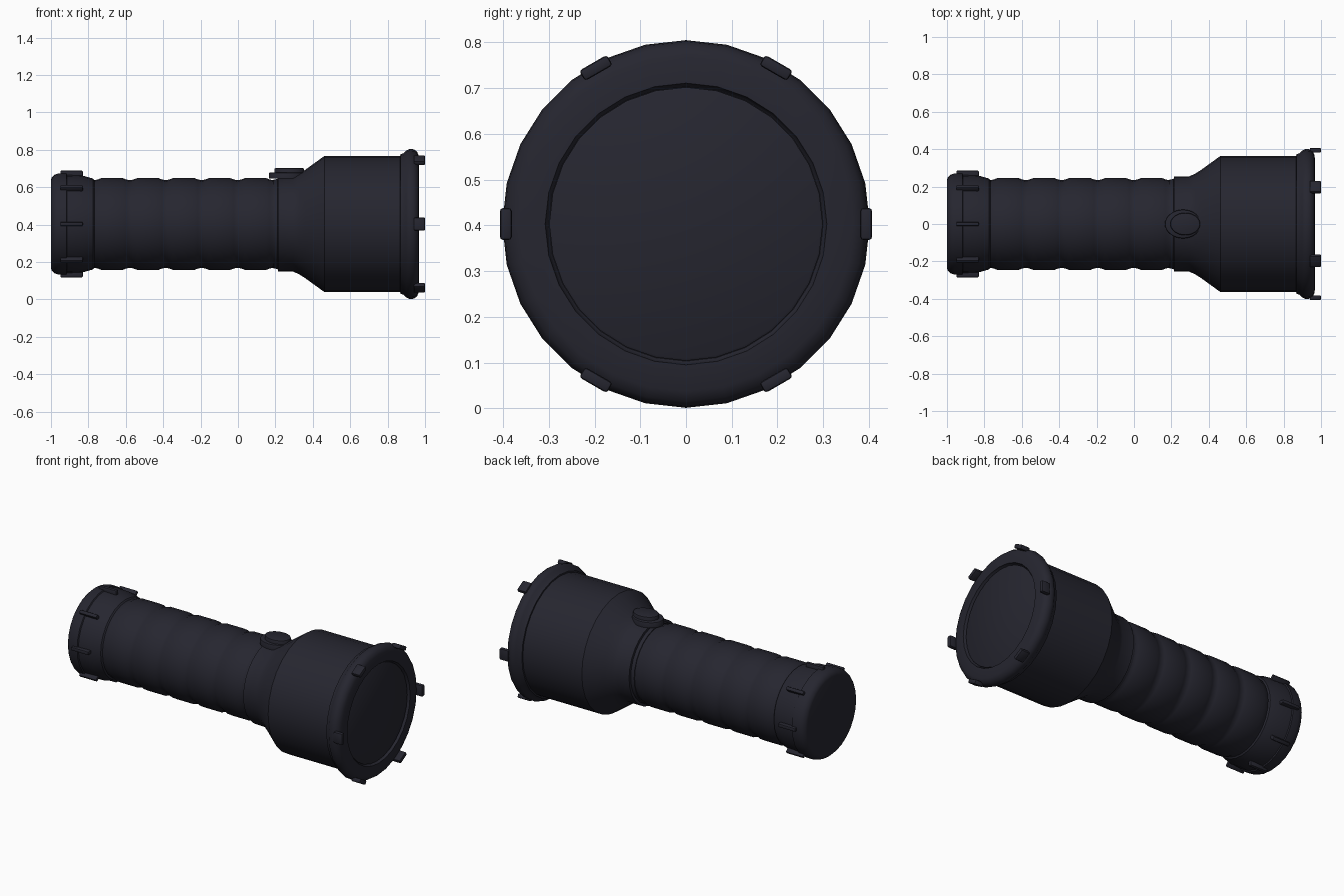
import bpy, bmesh, math
from mathutils import Matrix, Vector

cube = bpy.data.objects.get("Cube")
if cube:
    bpy.data.objects.remove(cube, do_unlink=True)

AXIS_Z = 0.403
SIDES = 28

black = bpy.data.materials.new("matte_black")
black.use_nodes = True
colour = (0.019, 0.019, 0.029, 1)
black.diffuse_color = colour
black.node_tree.nodes["Principled BSDF"].inputs["Base Color"].default_value = colour


def finish(name, bm, angle=35):
    bmesh.ops.recalc_face_normals(bm, faces=bm.faces)
    mesh = bpy.data.meshes.new(name)
    bm.to_mesh(mesh)
    bm.free()
    mesh.materials.append(black)
    obj = bpy.data.objects.new(name, mesh)
    bpy.context.collection.objects.link(obj)
    bpy.ops.object.select_all(action='DESELECT')
    obj.select_set(True)
    bpy.context.view_layer.objects.active = obj
    bpy.ops.object.shade_smooth_by_angle(angle=math.radians(angle))
    return obj


def lathe(name, profile, angle=35):
    """Turn (x, radius) points around the long axis and cap both ends."""
    bm = bmesh.new()
    rings = []
    for x, r in profile:
        turns = [2 * math.pi * i / SIDES for i in range(SIDES)]
        rings.append([bm.verts.new((x, r * math.sin(a), AXIS_Z + r * math.cos(a)))
                      for a in turns])
    for a, b in zip(rings, rings[1:]):
        for i in range(SIDES):
            j = (i + 1) % SIDES
            bm.faces.new((a[i], a[j], b[j], b[i]))
    bm.faces.new(rings[0])
    bm.faces.new(rings[-1])
    return finish(name, bm, angle)


def lugs(name, count, x, radius, size, bevel):
    """Ring of rounded blocks; size is length, width, thickness."""
    for i in range(count):
        bm = bmesh.new()
        bmesh.ops.create_cube(bm, size=1)
        bmesh.ops.scale(bm, vec=size, verts=bm.verts)
        bmesh.ops.bevel(bm, geom=bm.edges[:], offset=bevel, segments=2,
                        affect='EDGES', profile=0.5)
        turn = Matrix.Rotation(math.pi / 2 + 2 * math.pi * i / count, 4, 'X')
        place = Matrix.Translation((x, 0, AXIS_Z)) @ turn @ Matrix.Translation((0, 0, radius))
        bm.transform(place)
        finish(f"{name}_{i + 1}", bm)


def oval(name, centre, rx, ry, height, bevel):
    """Upright oval slab with a rounded top edge."""
    bm = bmesh.new()
    bmesh.ops.create_cone(bm, cap_ends=True, segments=32, radius1=1, radius2=1, depth=1)
    bmesh.ops.scale(bm, vec=(rx, ry, height), verts=bm.verts)
    rim = [e for e in bm.edges if all(v.co.z > 0 for v in e.verts)]
    bmesh.ops.bevel(bm, geom=rim, offset=bevel, segments=2, affect='EDGES', profile=0.5)
    bmesh.ops.translate(bm, vec=Vector(centre), verts=bm.verts)
    finish(name, bm)


# Tail cap with a rounded end and a small step
lathe("tail_cap", [(-1, 0.235), (-0.995, 0.25), (-0.98, 0.264), (-0.96, 0.27),
                   (-0.918, 0.27), (-0.914, 0.263), (-0.835, 0.26),
                   (-0.775, 0.243), (-0.765, 0.23)])
lugs("tail_rib", 8, -0.89, 0.266, (0.12, 0.022, 0.04), 0.006)

# Ribbed grip
grip = [(-0.78, 0.225)]
PITCH = 0.192
for i in range(5):
    start = -0.77 + i * PITCH
    grip += [(start, 0.234), (start + 0.02, 0.238), (start + 0.038, 0.245),
             (start + 0.154, 0.245), (start + 0.172, 0.238)]
grip += [(0.19, 0.234), (0.22, 0.234)]
lathe("grip", grip)

# Head: neck, cone, barrel, flared bezel and recessed front
lathe("head", [(0.188, 0.225), (0.19, 0.238), (0.212, 0.24), (0.214, 0.254),
               (0.295, 0.255), (0.325, 0.268), (0.36, 0.29), (0.462, 0.364),
               (0.87, 0.364), (0.872, 0.373)])
lathe("bezel", [(0.866, 0.35), (0.868, 0.373), (0.885, 0.378), (0.9, 0.393),
                (0.918, 0.402), (0.94, 0.399), (0.957, 0.388), (0.966, 0.366),
                (0.968, 0.308), (0.952, 0.304), (0.948, 0.3)])
lathe("lens", [(0.94, 0.299), (0.955, 0.299), (0.958, 0.294)])
lugs("bezel_lug", 6, 0.97, 0.394, (0.06, 0.07, 0.026), 0.007)

# Switch on top of the neck
oval("switch_base", (0.262, 0, 0.662), 0.097, 0.077, 0.034, 0.008)
oval("switch_button", (0.274, 0, 0.682), 0.08, 0.06, 0.04, 0.008)
